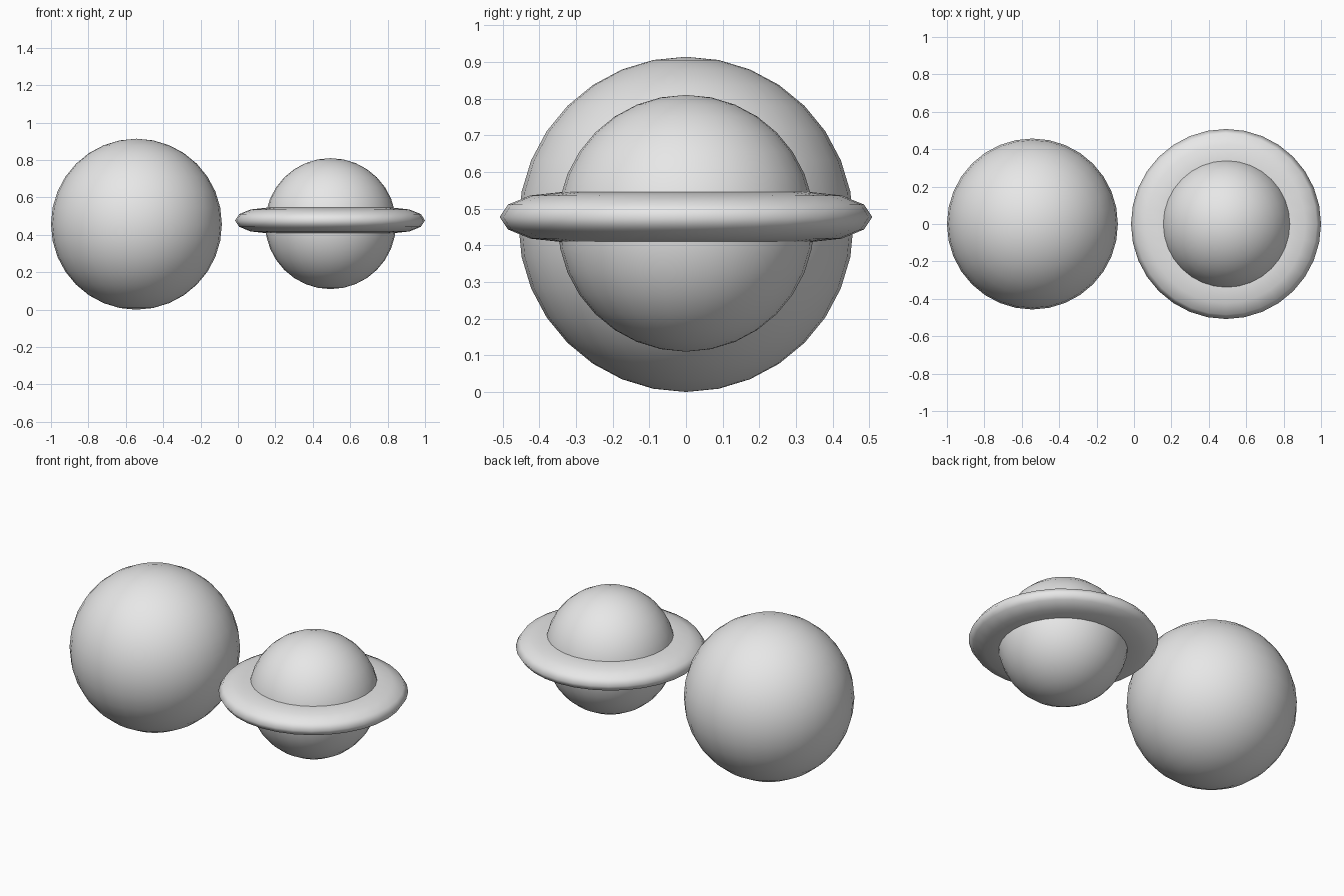
import bpy

if "Cube" in bpy.data.objects:
    bpy.data.objects.remove(bpy.data.objects["Cube"])

# One plain grey for everything
grey = bpy.data.materials.new("plain grey")
grey.diffuse_color = (0.8, 0.8, 0.8, 1.0)
grey.use_nodes = True
grey.node_tree.nodes["Principled BSDF"].inputs["Base Color"].default_value = grey.diffuse_color


def finish(name, scale=(1, 1, 1)):
    """Name, scale, colour and smooth the newest object."""
    ob = bpy.context.object
    ob.name = name
    ob.scale = scale
    bpy.ops.object.transform_apply(location=False, rotation=False, scale=True)
    ob.data.materials.append(grey)
    bpy.ops.object.shade_smooth()
    return ob


def ball(name, radius, location):
    bpy.ops.mesh.primitive_uv_sphere_add(
        segments=32, ring_count=16, radius=radius, location=location)
    return finish(name)


# Large plain planet
ball("large_planet", 0.457, (-0.543, 0, 0.457))

# Smaller planet with a ring around its middle
ball("small_planet", 0.35, (0.495, 0, 0.46))

# Flattened ring, its inner half sunk into the small planet
bpy.ops.mesh.primitive_torus_add(
    location=(0.492, 0, 0.477), major_segments=32, minor_segments=12,
    major_radius=0.34, minor_radius=0.168)
finish("planet_ring", (1, 1, 0.405))
